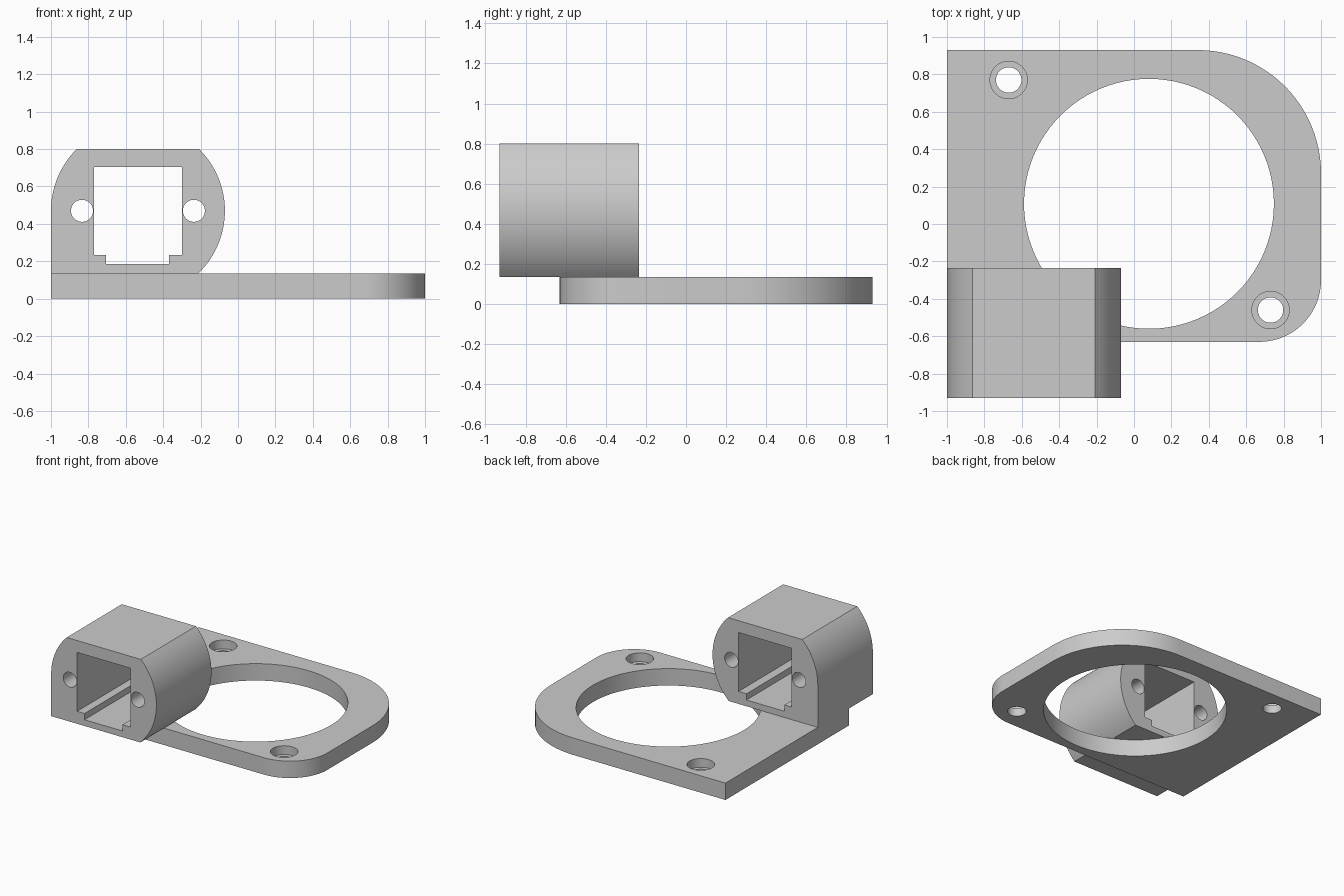
import bpy, bmesh
from math import sin, cos, asin, pi
from mathutils import Vector

if "Cube" in bpy.data.objects:
    bpy.data.objects.remove(bpy.data.objects["Cube"], do_unlink=True)

grey = bpy.data.materials.new("plain grey")
grey.use_nodes = True
colour = (0.6, 0.6, 0.6, 1)
grey.diffuse_color = colour
grey.node_tree.nodes["Principled BSDF"].inputs["Base Color"].default_value = colour


def arc(cx, cy, r, start, end, steps=24):
    """Points along an arc, both ends included."""
    angles = [start + (end - start) * i / steps for i in range(steps + 1)]
    return [(cx + r * cos(a), cy + r * sin(a)) for a in angles]


def circle(cx, cy, r, steps=64):
    return arc(cx, cy, r, 0, 2 * pi, steps)[:-1]


def prism(name, outline, low, high, axis="z"):
    """Extrude a closed outline along z (xy outline) or y (xz outline)."""
    bm = bmesh.new()
    place = (lambda u, v: (u, v, low)) if axis == "z" else (lambda u, v: (u, low, v))
    face = bm.faces.new([bm.verts.new(place(u, v)) for u, v in outline])
    side = bmesh.ops.extrude_face_region(bm, geom=[face])
    move = Vector((0, 0, high - low)) if axis == "z" else Vector((0, high - low, 0))
    bmesh.ops.translate(bm, vec=move,
                        verts=[g for g in side["geom"] if isinstance(g, bmesh.types.BMVert)])
    bmesh.ops.recalc_face_normals(bm, faces=bm.faces)
    mesh = bpy.data.meshes.new(name)
    bm.to_mesh(mesh)
    bm.free()
    mesh.materials.append(grey)
    obj = bpy.data.objects.new(name, mesh)
    bpy.context.collection.objects.link(obj)
    return obj


def activate(obj):
    bpy.ops.object.select_all(action="DESELECT")
    obj.select_set(True)
    bpy.context.view_layer.objects.active = obj


def cut(obj, outline, low, high, axis="z"):
    """Subtract a prism from the object."""
    cutter = prism("cutter", outline, low, high, axis)
    cutter.hide_render = True
    mod = obj.modifiers.new("cut", "BOOLEAN")
    mod.operation, mod.solver, mod.object = "DIFFERENCE", "EXACT", cutter
    activate(obj)
    bpy.ops.object.modifier_apply(modifier=mod.name)
    bpy.data.objects.remove(cutter, do_unlink=True)


# Base plate: two square corners and two rounded ones
thick, back, front = 0.135, 0.93, -0.63
big, small = 0.66, 0.33
plate = prism("base_plate",
              [(-1, back), (-1, front)]
              + arc(1 - small, front + small, small, -pi / 2, 0)
              + arc(1 - big, back - big, big, 0, pi / 2), 0, thick)
cut(plate, circle(0.08, 0.108, 0.668, 96), -0.1, 0.3)

# Counterbored screw holes in the plate
for x, y in ((-0.67, 0.77), (0.73, -0.46)):
    cut(plate, circle(x, y, 0.068, 40), -0.1, 0.3)
    cut(plate, circle(x, y, 0.1, 40), 0.065, 0.3)

# Socket housing: round body with flat top and base, one straight lower side
cx, cz, r, top = -0.535, 0.47, 0.465, 0.8
y0, y1 = -0.93, -0.235
low_angle, top_angle = asin((thick - cz) / r), asin((top - cz) / r)
housing = prism("socket_housing",
                [(-1, thick)] + arc(cx, cz, r, low_angle, top_angle)
                + arc(cx, cz, r, pi - top_angle, pi), y0, y1, "y")

# Square socket opening with a keyed slot in its floor
cut(housing, [(-0.77, 0.705), (-0.77, 0.235), (-0.705, 0.235), (-0.705, 0.185),
              (-0.37, 0.185), (-0.37, 0.235), (-0.3, 0.235), (-0.3, 0.705)],
    y0 - 0.1, y1 + 0.1, "y")

# Screw holes either side of the opening
for side in (-1, 1):
    cut(housing, circle(cx + side * 0.299, cz, 0.059, 40), y0 - 0.1, y1 + 0.1, "y")

for obj in (plate, housing):
    activate(obj)
    bpy.ops.object.shade_smooth_by_angle(angle=pi / 6)
